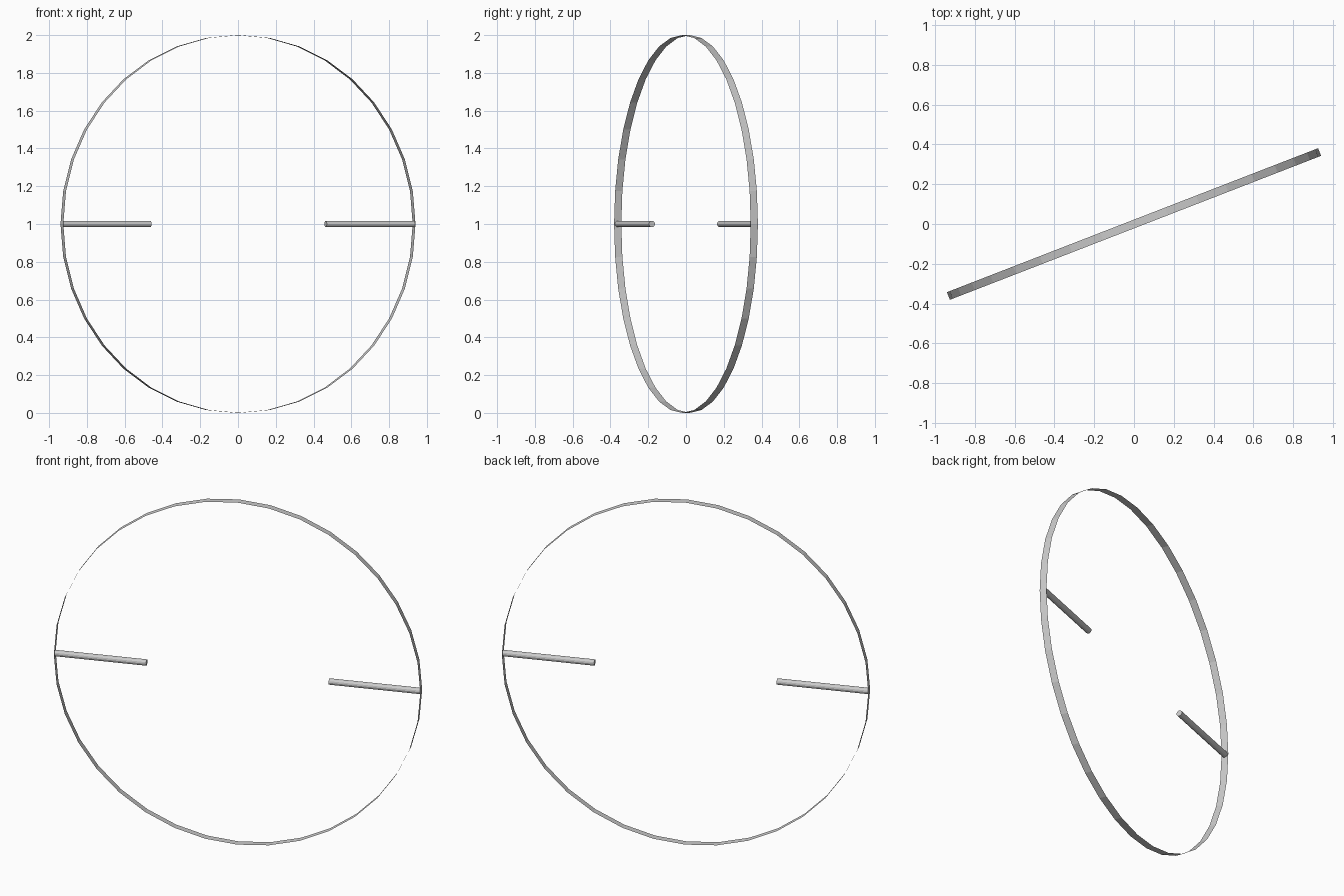
import bpy
from math import radians, cos, sin, pi

if "Cube" in bpy.data.objects:
    bpy.data.objects.remove(bpy.data.objects["Cube"])

ANGLE = radians(21.2)   # turn of the whole hoop about z
R, WIDTH, ROD_R = 1.0, 0.041, 0.017

# Thin open band, axis horizontal, turned about z
bpy.ops.mesh.primitive_cylinder_add(vertices=36, radius=R, depth=WIDTH, end_fill_type='NOTHING',
                                    location=(0, 0, R), rotation=(pi / 2, 0, ANGLE))
bpy.context.object.name = "hoop_band"

# Two rods pointing inward from opposite sides of the band
for side, name in ((-1, "left_rod"), (1, "right_rod")):
    d = side * 0.748
    bpy.ops.mesh.primitive_cylinder_add(vertices=12, radius=ROD_R, depth=0.5,
                                        location=(d * cos(ANGLE), d * sin(ANGLE), R),
                                        rotation=(0, pi / 2, ANGLE))
    bpy.context.object.name = name
